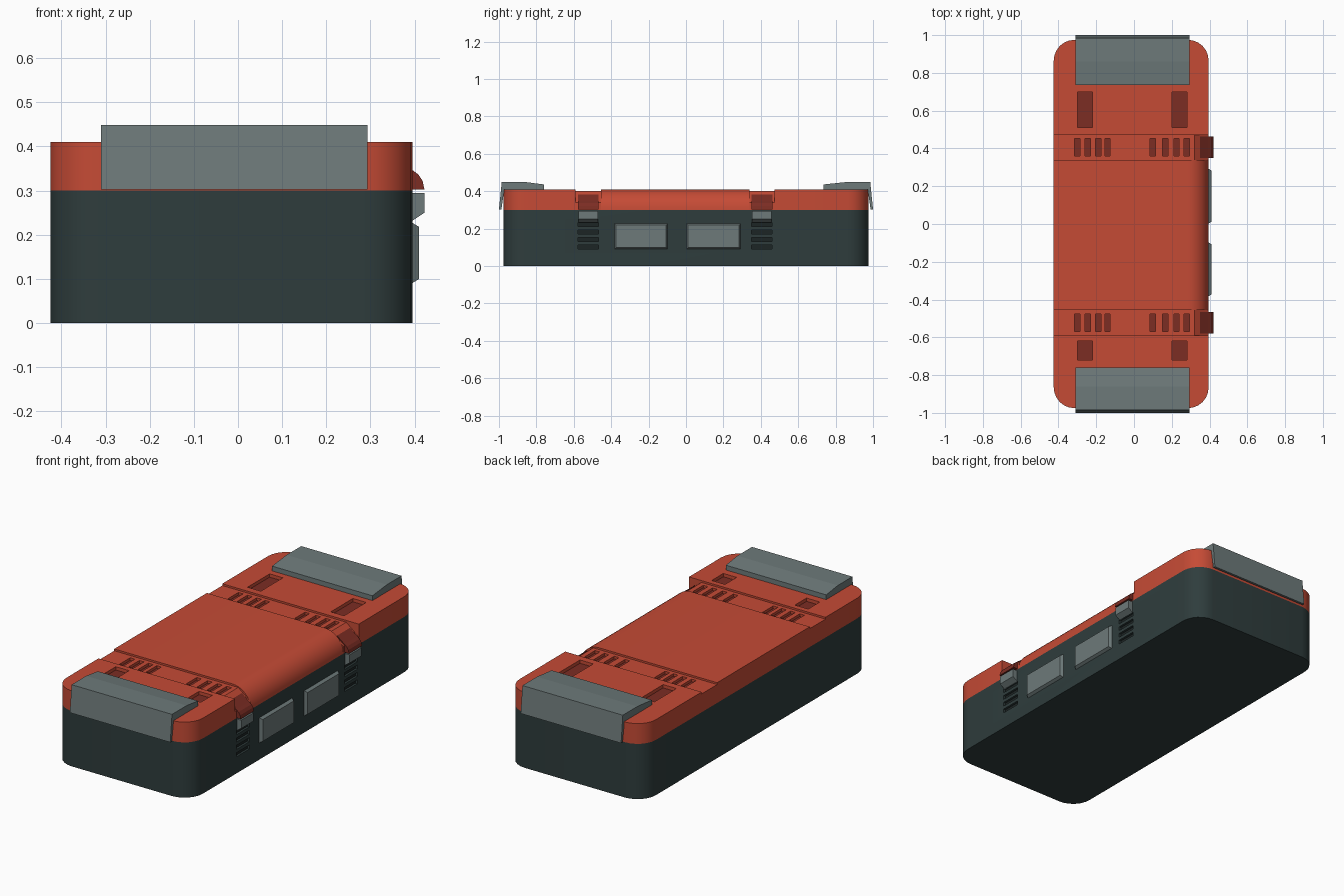
import bpy, bmesh, math
from mathutils import Vector

if "Cube" in bpy.data.objects:
    bpy.data.objects.remove(bpy.data.objects["Cube"])

def material(name, rgb):
    m = bpy.data.materials.new(name)
    m.diffuse_color = (*rgb, 1)
    m.use_nodes = True
    m.node_tree.nodes["Principled BSDF"].inputs["Base Color"].default_value = m.diffuse_color
    return m

RED = material("lid red", (0.56, 0.070, 0.036))
DARK_RED = material("dark red", (0.20, 0.026, 0.017))
GREY = material("cool grey", (0.155, 0.195, 0.195))
SHELL = material("dark slate", (0.028, 0.046, 0.046))
BLACK = material("slot black", (0.012, 0.018, 0.018))

X0, X1, YE = -0.425, 0.395, 0.975   # shell limits
SEAM, TOP = 0.30, 0.41              # heights of lid seam and lid top

PLACE = {'x': lambda p, t: (t, p[0], p[1]),
         'y': lambda p, t: (p[0], t, p[1]),
         'z': lambda p, t: (p[0], p[1], t)}

def prism(name, pts, axis, a, b, *mats, taper=0.0):
    """Extrude a profile along an axis; taper shrinks the far end."""
    bm = bmesh.new()
    cx = sum(p[0] for p in pts) / len(pts)
    cy = sum(p[1] for p in pts) / len(pts)
    far = [(p[0] - math.copysign(taper, p[0] - cx),
            p[1] - math.copysign(taper, p[1] - cy)) for p in pts] if taper else pts
    lo = [bm.verts.new(PLACE[axis](p, a)) for p in pts]
    hi = [bm.verts.new(PLACE[axis](p, b)) for p in far]
    bm.faces.new(lo)
    bm.faces.new(hi)
    n = len(pts)
    for i in range(n):
        j = (i + 1) % n
        bm.faces.new((lo[i], lo[j], hi[j], hi[i]))
    bmesh.ops.recalc_face_normals(bm, faces=bm.faces)
    me = bpy.data.meshes.new(name)
    bm.to_mesh(me)
    bm.free()
    for m in mats:
        me.materials.append(m)
    ob = bpy.data.objects.new(name, me)
    bpy.context.collection.objects.link(ob)
    return ob

def rect(a0, a1, b0, b1):
    return [(a0, b0), (a1, b0), (a1, b1), (a0, b1)]

def arc(cx, cy, r, a0, a1, n=6):
    return [(cx + r * math.cos(math.radians(a0 + (a1 - a0) * i / n)),
             cy + r * math.sin(math.radians(a0 + (a1 - a0) * i / n))) for i in range(n + 1)]

def smooth(ob):
    bpy.ops.object.select_all(action='DESELECT')
    ob.select_set(True)
    bpy.context.view_layer.objects.active = ob
    bpy.ops.object.shade_smooth_by_angle(angle=math.radians(30))

def cut(ob, boxes):
    """Cut rectangular pockets given as (x0, x1, y0, y1, z0, z1)."""
    bm = bmesh.new()
    for x0, x1, y0, y1, z0, z1 in boxes:
        new = bmesh.ops.create_cube(bm, size=1)['verts']
        for v in new:
            v.co = Vector((x0 + (v.co.x + .5) * (x1 - x0),
                           y0 + (v.co.y + .5) * (y1 - y0),
                           z0 + (v.co.z + .5) * (z1 - z0)))
    me = bpy.data.meshes.new("cutter")
    bm.to_mesh(me)
    bm.free()
    cutter = bpy.data.objects.new("cutter", me)
    cutter.hide_render = True
    bpy.context.collection.objects.link(cutter)
    mod = ob.modifiers.new("pockets", 'BOOLEAN')
    mod.operation, mod.solver, mod.object = 'DIFFERENCE', 'EXACT', cutter
    bpy.context.view_layer.objects.active = ob
    bpy.ops.object.modifier_apply(modifier=mod.name)
    bpy.data.objects.remove(cutter)

def colour_pockets(ob, top):
    """Upward faces below the top surface are pocket floors."""
    for f in ob.data.polygons:
        if f.normal.z > 0.9 and f.center.z < top - 0.004:
            f.material_index = 1

R = 0.11
STRIPS = [(-0.59, -0.455), (0.34, 0.472)]

# lower shell with rounded corners and rib slots under each latch
plan = (arc(X1 - R, YE - R, R, 0, 90) + arc(X0 + R, YE - R, R, 90, 180) +
        arc(X0 + R, -YE + R, R, 180, 270) + arc(X1 - R, -YE + R, R, 270, 360))
shell = prism("lower_shell", plan, 'z', 0, SEAM, SHELL, BLACK)
cut(shell, [(X1 - 0.012, X1 + 0.05, (s + e) / 2 - 0.055, (s + e) / 2 + 0.055, z, z + 0.022)
            for s, e in STRIPS for z in (0.09, 0.13, 0.17, 0.21)])
for f in shell.data.polygons:
    if f.normal.x > 0.9 and f.center.x < X1 - 0.005 and f.area < 0.01 and abs(f.center.y) < 0.7:
        f.material_index = 1
smooth(shell)

# lid middle, rolled over along the +x edge
mid = [(X0, SEAM)] + arc(X1 - R, SEAM, R, 0, 90, 10) + [(X0, TOP)]
smooth(prism("lid_middle", mid, 'y', STRIPS[0][1], STRIPS[1][0], RED))

# lid ends, full height with rounded outer corners and two deep vents
for side, inner, v0, v1 in ((1, STRIPS[1][1], 0.51, 0.70), (-1, -STRIPS[0][0], 0.62, 0.72)):
    pts = ([(X1, inner)] + arc(X1 - R, YE - R, R, 0, 90) +
           arc(X0 + R, YE - R, R, 90, 180) + [(X0, inner)])
    end = prism("lid_end", [(x, y * side) for x, y in pts], 'z', SEAM, TOP, RED, DARK_RED)
    ya, yb = sorted((v0 * side, v1 * side))
    cut(end, [(x, x + 0.08, ya, yb, TOP - 0.018, TOP + 0.05) for x in (-0.30, 0.20)])
    colour_pockets(end, TOP)
    smooth(end)

    # grey bumper cap wrapped over the lid end
    e = 0.735 if side > 0 else 0.76
    prof = [(e, TOP - 0.005), (e, 0.436), (0.86, 0.449), (0.985, 0.449),
            (1.0, SEAM + 0.003), (0.987, SEAM + 0.003), (0.972, TOP - 0.005)]
    prism("bumper_cap", [(y * side, z) for y, z in prof], 'x', -0.31, 0.293, GREY)

# strips, slightly recessed, with slots and a chamfered +x edge
ST = 0.40
for s, e in STRIPS:
    c = (s + e) / 2
    prof = [(X0, SEAM), (X1, SEAM), (X1, 0.34), (0.32, ST), (X0, ST)]
    strip = prism("lid_strip", prof, 'y', s, e, RED, DARK_RED)
    cut(strip, [(x - 0.014, x + 0.014, c - 0.046, c + 0.046, ST - 0.014, ST + 0.05)
                for x in (-0.30, -0.245, -0.19, -0.14, 0.10, 0.165, 0.225, 0.28)])
    colour_pockets(strip, ST)

    # latch: dark red hook above, grey clasp below
    hook = [(0.35, 0.382), (0.393, 0.348), (0.408, 0.337), (0.418, 0.322),
            (0.422, 0.303), (0.36, 0.303)]
    prism("latch_hook", hook, 'y', c - 0.056, c + 0.056, DARK_RED)
    clasp = [(0.38, 0.295), (0.422, 0.295), (0.422, 0.25), (0.395, 0.232), (0.38, 0.232)]
    prism("latch_clasp", clasp, 'y', c - 0.052, c + 0.052, GREY)

# two raised panels on the +x side
for y0, y1 in ((-0.385, -0.095), (0.0, 0.295)):
    prism("side_panel", rect(y0, y1, 0.088, 0.23), 'x', X1 - 0.005, 0.41, GREY, taper=0.012)
